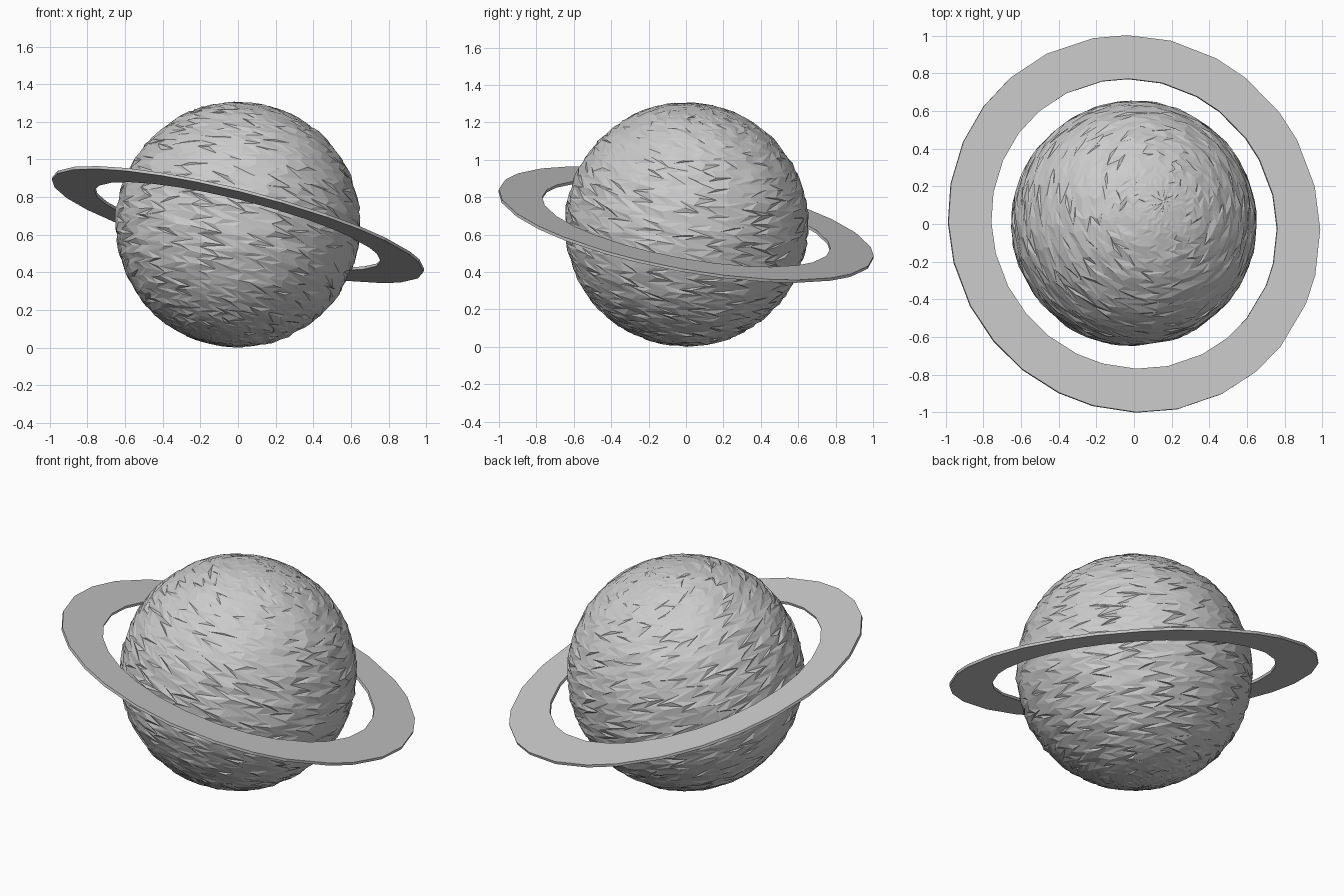
import bpy, bmesh, math, random
from mathutils import Vector, Matrix

if "Cube" in bpy.data.objects:
    bpy.data.objects.remove(bpy.data.objects["Cube"])

random.seed(7)
SLOPE_X, SLOPE_Y = 0.252, 0.185
CENTRE = Vector((0, 0.003, 0.657))
NORMAL = Vector((SLOPE_X, SLOPE_Y, 1)).normalized()
TILT = Vector((0, 0, 1)).rotation_difference(NORMAL).to_matrix().to_4x4()


def finish(name, bm, centre):
    bm.transform(Matrix.Translation(centre) @ TILT)
    bmesh.ops.recalc_face_normals(bm, faces=bm.faces)
    mesh = bpy.data.meshes.new(name)
    bm.to_mesh(mesh)
    bm.free()
    obj = bpy.data.objects.new(name, mesh)
    bpy.context.collection.objects.link(obj)
    return obj


# Planet: chipped facets stretched along the bands parallel to the ring
SEGS, ROWS, RADIUS = 44, 60, 0.651
bm = bmesh.new()
rows = []
for i in range(1, ROWS):
    row = []
    lat = math.pi * i / ROWS
    count = max(6, round(SEGS * math.sin(lat)))
    for j in range(SEGS):
        a = 2 * math.pi * (j + 0.5 * (i % 2) + random.uniform(-0.25, 0.25)) / SEGS
        t = lat + random.uniform(-0.3, 0.3) * math.pi / ROWS
        # calm the roughness where the segments crowd together at the poles
        rough = 0.006 * min(1, count / 22)
        r = RADIUS + random.uniform(-rough, rough)
        row.append(bm.verts.new((r * math.sin(t) * math.cos(a),
                                 r * math.sin(t) * math.sin(a),
                                 r * math.cos(t))))
    rows.append(row)
top = bm.verts.new((0, 0, RADIUS))
bottom = bm.verts.new((0, 0, -RADIUS))
for j in range(SEGS):
    k = (j + 1) % SEGS
    bm.faces.new((top, rows[0][j], rows[0][k]))
    bm.faces.new((bottom, rows[-1][k], rows[-1][j]))
    for i, (up, low) in enumerate(zip(rows, rows[1:])):
        # alternate the diagonal to follow the staggered rows
        if i % 2 == 0:
            bm.faces.new((up[j], low[j], up[k]))
            bm.faces.new((up[k], low[j], low[k]))
        else:
            bm.faces.new((up[j], low[j], low[k]))
            bm.faces.new((up[j], low[k], up[k]))
planet = finish("planet", bm, CENTRE)

# Ring: thin flat low-poly annulus, tilted
SIDES, INNER, OUTER, HALF = 28, 0.783, 1.018, 0.008
bm = bmesh.new()
loops = []
for j in range(SIDES):
    a = 2 * math.pi * (j + random.uniform(-0.15, 0.15)) / SIDES
    loops.append([bm.verts.new((r * math.cos(a), r * math.sin(a), z))
                  for r, z in ((INNER, -HALF), (OUTER, -HALF),
                               (OUTER, HALF), (INNER, HALF))])
for j in range(SIDES):
    p, q = loops[j], loops[(j + 1) % SIDES]
    for m in range(4):
        n = (m + 1) % 4
        bm.faces.new((p[m], p[n], q[n], q[m]))
ring = finish("ring", bm, Vector((0, 0, 0.657)))

# Stand the planet exactly on the floor
drop = min(v.co.z for v in planet.data.vertices)
for obj in (planet, ring):
    obj.data.transform(Matrix.Translation((0, 0, -drop)))
